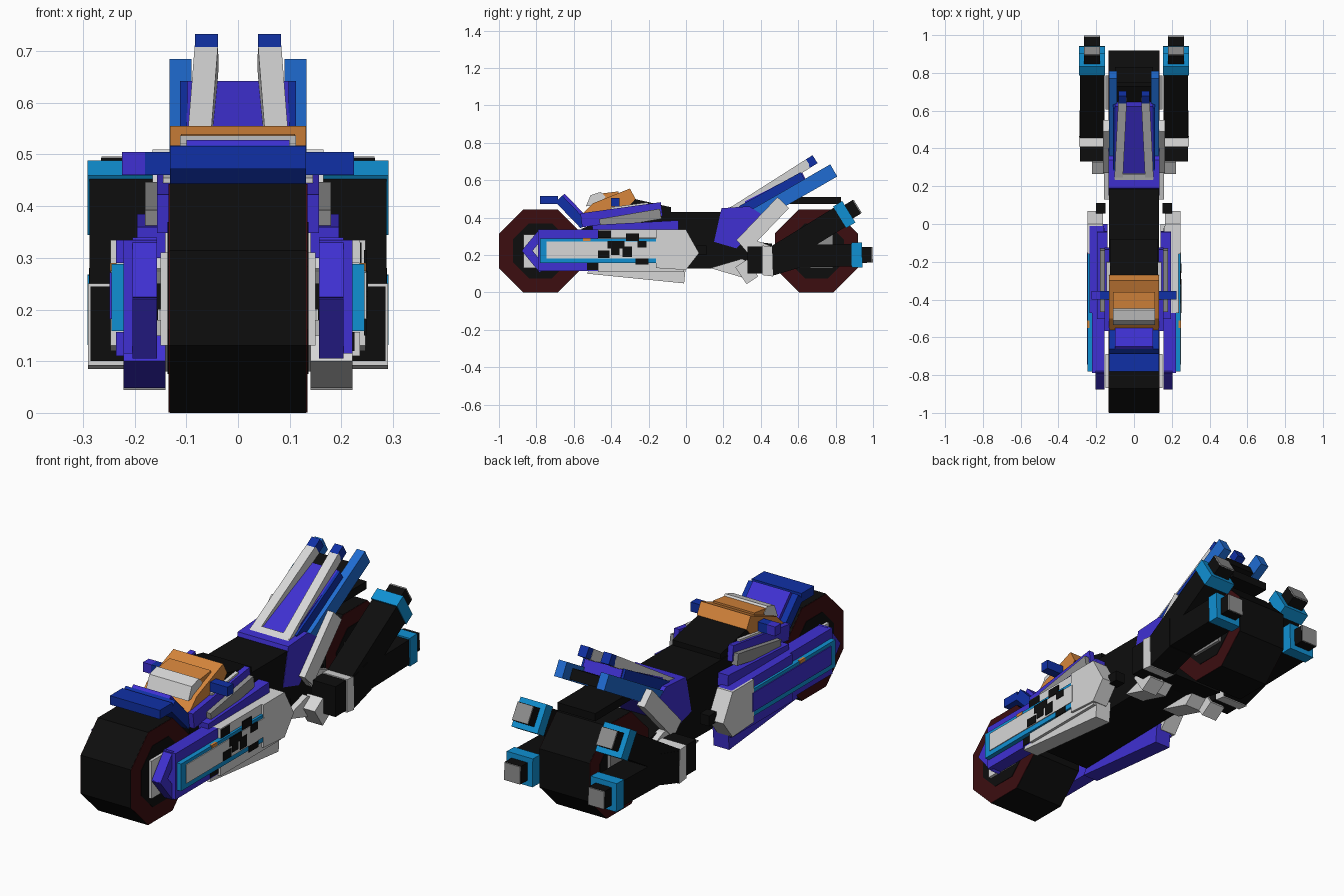
import bpy, bmesh, math
from mathutils import Vector

if "Cube" in bpy.data.objects:
    bpy.data.objects.remove(bpy.data.objects["Cube"])


def material(name, r, g, b):
    m = bpy.data.materials.new(name)
    m.use_nodes = True
    m.diffuse_color = (r, g, b, 1)
    m.node_tree.nodes["Principled BSDF"].inputs["Base Color"].default_value = (r, g, b, 1)
    return m


BLACK = material("black", .004, .004, .004)
RED = material("dark red", .045, .004, .005)
PURPLE = material("purple", .05, .03, .65)
NAVY = material("navy", .005, .03, .38)
BLUE = material("blue", .014, .15, .65)
CYAN = material("cyan", .005, .28, .65)
WHITE = material("white", .68, .68, .68)
GREY = material("grey", .28, .28, .28)
ORANGE = material("orange", .68, .24, .045)


def prism(name, profile, x0, x1, mat, lean=0):
    """Side profile of (y, z) points stretched from x0 to x1; lean pulls x inward along y."""
    bm = bmesh.new()
    y0 = min(p[0] for p in profile)
    rings = [[bm.verts.new((x + lean * (y - y0), y, z)) for y, z in profile] for x in (x0, x1)]
    n = len(profile)
    bm.faces.new(rings[0])
    bm.faces.new(rings[1][::-1])
    for i in range(n):
        j = (i + 1) % n
        bm.faces.new((rings[0][i], rings[1][i], rings[1][j], rings[0][j]))
    bmesh.ops.recalc_face_normals(bm, faces=bm.faces)
    mesh = bpy.data.meshes.new(name)
    bm.to_mesh(mesh)
    bm.free()
    mesh.materials.append(mat)
    ob = bpy.data.objects.new(name, mesh)
    bpy.context.collection.objects.link(ob)
    return ob


def rect(y0, y1, z0, z1):
    return [(y0, z0), (y1, z0), (y1, z1), (y0, z1)]


def bar(a, b, thick):
    """Profile of a straight bar between two (y, z) points."""
    a, b = Vector(a), Vector(b)
    d = (b - a).normalized() * thick / 2
    n = Vector((-d.y, d.x))
    return [tuple(p) for p in (a - n, b - n, b + n, a + n)]


def octagon(y, z, apothem):
    r = apothem / math.cos(math.pi / 8)
    return [(y + r * math.cos(math.pi / 8 * k), z + r * math.sin(math.pi / 8 * k))
            for k in range(1, 16, 2)]


def centre(name, profile, half, mat):
    return prism(name, profile, -half, half, mat)


def pair(name, profile, x0, x1, mat, right_mat=None, lean=0):
    """Matching parts on both sides."""
    prism("left_" + name, profile, x0, x1, mat, lean)
    prism("right_" + name, profile, -x0, -x1, right_mat or mat, -lean)


# Wheels
for end, y in (("front", -.778), ("rear", .697)):
    centre(end + "_tyre", octagon(y, .222, .222), .132, BLACK)
    centre(end + "_rim", octagon(y, .222, .221), .134, RED)
    centre(end + "_disc", octagon(y, .222, .147), .136, BLACK)
    centre(end + "_hub", rect(y - .09, y + .09, .13, .31), .15, WHITE if end == "front" else GREY)

# Central body
centre("engine_body", [(-.56, .34), (-.5, .12), (.3, .13), (.46, .1), (.46, .26),
                       (.3, .28), (.2, .43), (-.3, .43)], .132, BLACK)
centre("rider_seat", [(-.3, .42), (-.08, .41), (-.08, .455), (-.3, .505)], .128, BLACK)

# Front fender and cockpit
centre("fender_lip", rect(-.78, -.685, .472, .515), .132, NAVY)
centre("fender_slope", bar((-.68, .5), (-.545, .36), .05), .132, NAVY)
centre("fender_panel", bar((-.665, .512), (-.54, .382), .045), .1, PURPLE)
centre("cockpit", [(-.57, .405), (-.31, .455), (-.27, .5), (-.3, .555), (-.5, .475)], .132, ORANGE)
centre("cockpit_cowl", [(-.52, .44), (-.36, .5), (-.36, .54), (-.48, .525)], .11, ORANGE)
centre("windscreen", [(-.535, .46), (-.46, .47), (-.43, .51), (-.455, .537), (-.51, .52)], .112, WHITE)
pair("handlebar", rect(-.4, -.355, .46, .505), .132, .18, NAVY)
pair("handle_grip", rect(-.4, -.355, .46, .505), .18, .224, NAVY, PURPLE)

# Shoulder bars beside the engine
pair("shoulder_bar", bar((-.56, .385), (-.13, .445), .075), .13, .157, PURPLE)
pair("shoulder_strip", bar((-.4, .435), (-.2, .462), .04), .12, .145, WHITE)
pair("grey_bar", bar((-.46, .365), (-.135, .42), .055), .15, .18, GREY)
pair("lower_purple_bar", bar((-.5, .33), (-.04, .355), .06), .14, .195, PURPLE)
pair("fork_block", rect(-.79, -.47, .115, .335), .157, .222, PURPLE)
pair("chevron_top", bar((-.86, .21), (-.765, .325), .045), .157, .204, PURPLE)
pair("chevron_bottom", bar((-.86, .235), (-.765, .12), .045), .157, .204, PURPLE)

# Side pods
pair("pod_core", rect(-.78, -.155, .158, .288), .2, .245, CYAN)
pair("pod_band", rect(-.745, -.15, .182, .272), .21, .249, WHITE, PURPLE)
pair("pod_top", rect(-.47, -.01, .29, .335), .16, .236, WHITE, PURPLE)
pair("pod_floor", rect(-.47, -.01, .11, .157), .16, .236, WHITE, PURPLE)
pair("pod_inner", rect(-.47, -.02, .12, .32), .157, .2, GREY, PURPLE)
pair("pod_tail", [(-.16, .13), (.0, .12), (.07, .21), (.0, .335), (-.16, .335)], .165, .247, WHITE)
pair("pod_keel", [(-.53, .1), (-.01, .048), (.0, .15), (-.5, .15)], .14, .222, WHITE, PURPLE)
pair("pod_hinge", rect(.055, .11, .2, .25), .15, .2, BLACK)
pair("pod_marker", rect(-.55, -.51, .275, .29), .235, .2475, ORANGE)

# Dark camouflage plates on the left pod
for y, z, w, h, x in ((-.53, .12, .06, .037, .222), (-.47, .29, .07, .04, .236),
                      (-.42, .235, .09, .04, .249), (-.47, .185, .06, .04, .249),
                      (-.4, .2, .045, .05, .249), (-.32, .275, .07, .04, .246),
                      (-.34, .19, .05, .055, .249), (-.27, .15, .07, .04, .246),
                      (-.26, .24, .05, .035, .249)):
    prism("camouflage_plate", rect(y, y + w, z, z + h), x - .002, x + .003, BLACK)

# Raised tail
centre("tail_base", [(.19, .45), (.15, .27), (.27, .235), (.43, .4), (.34, .46)], .134, PURPLE)
centre("tail_deck", bar((.22, .405), (.635, .615), .06), .1, PURPLE)
centre("tail_underside", bar((.34, .4), (.74, .615), .05), .09, BLACK)
centre("tail_collar", bar((.21, .436), (.265, .464), .01), .1, WHITE)
pair("tail_wing", bar((.36, .405), (.79, .652), .075), .09, .133, BLUE)
pair("tail_edge", bar((.3, .43), (.63, .612), .07), .098, .112, NAVY)
pair("tail_rail", bar((.23, .42), (.655, .69), .05), .06, .105, WHITE, lean=-.05)
pair("tail_rail_tip", bar((.65, .687), (.69, .712), .05), .039, .083, NAVY)
centre("rear_fender", rect(.42, .83, .473, .51), .1, BLACK)

# Struts and rear stands
pair("rear_strut", bar((.3, .25), (.52, .48), .085), .125, .165, WHITE)
pair("strut_foot", [(.27, .28), (.33, .21), (.47, .24), (.4, .27)], .125, .16, WHITE)
pair("stand_arm", [(.13, .13), (.3, .08), (.37, .14), (.3, .18)], .06, .16, WHITE)
pair("stand_foot", bar((.295, .155), (.355, .065), .075), .14, .222, WHITE)

# Exhaust trunks, each splitting into two pipes
pair("exhaust_mouth", rect(.33, .42, .1, .245), .155, .285, BLACK)
pair("exhaust_band", [(.41, .092), (.465, .085), (.46, .245), (.41, .25)], .152, .29, WHITE)
pair("exhaust_trunk", [(.46, .088), (.6, .13), (.6, .28), (.46, .24)], .155, .288, BLACK)
for level, a, b in (("upper", (.47, .185), (.86, .425)), ("lower", (.47, .19), (.93, .2))):
    a, b = Vector(a), Vector(b)
    d = (b - a).normalized()
    pair(level + "_pipe", bar(a, b, .12), .157, .287, BLACK)
    pair(level + "_pipe_cap", bar(b - d * .045, b + d * .012, .135), .153, .291, CYAN)
    pair(level + "_pipe_tip", bar(b, b + d * .062, .085), .18, .265, BLACK)
    pair(level + "_pipe_outlet", bar(b + d * .06, b + d * .068, .083), .181, .264, GREY)
